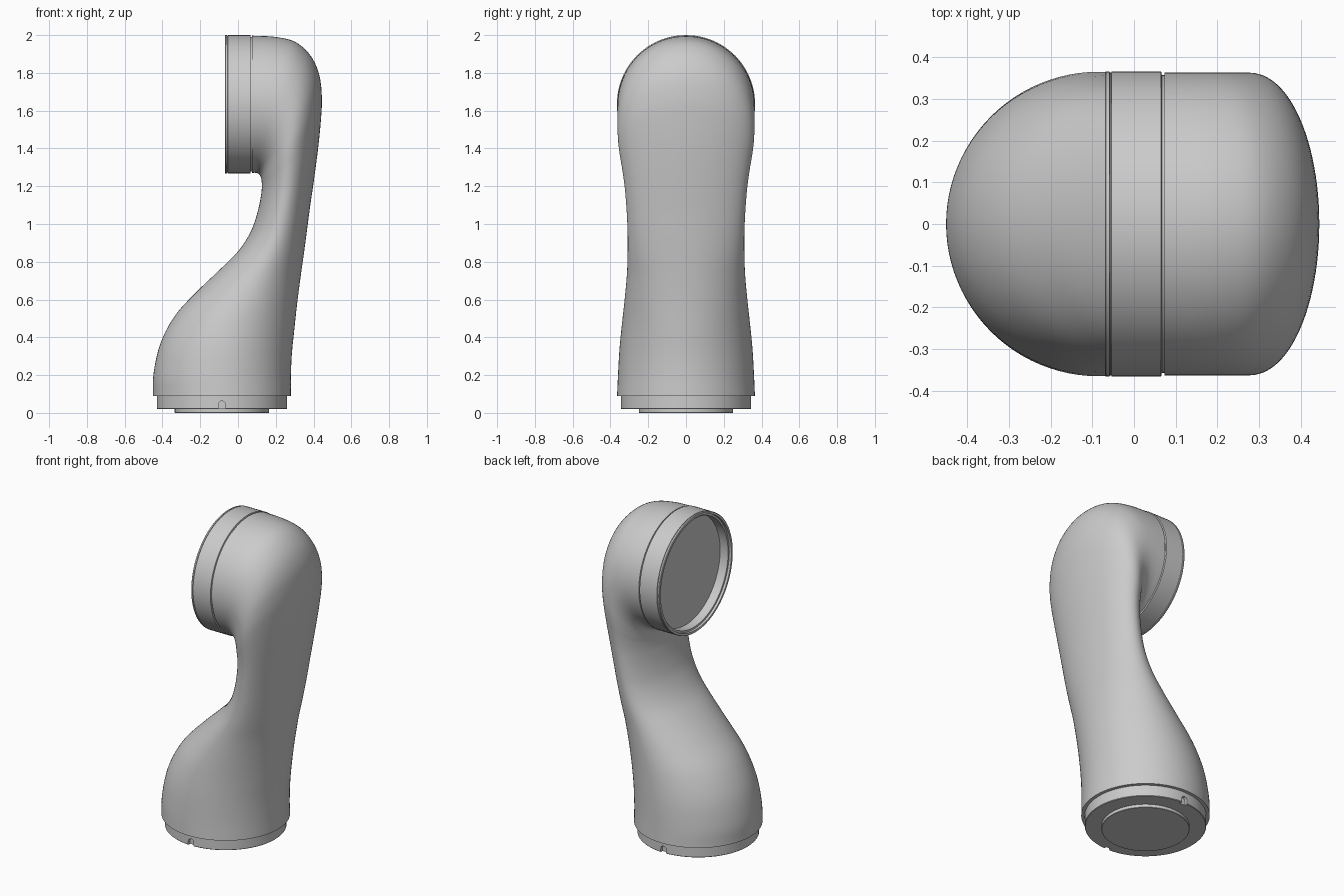
import bpy, bmesh
from math import sin, cos, tau, pi, radians
from mathutils import Vector, Matrix

old = bpy.data.objects.get("Cube")
if old:
    bpy.data.objects.remove(old, do_unlink=True)

SIDES = 96
BASE_X = -0.085
HEAD_Z = 1.634

grey = bpy.data.materials.new("light grey")
grey.use_nodes = True
grey.diffuse_color = (0.6, 0.6, 0.6, 1)
grey.node_tree.nodes["Principled BSDF"].inputs["Base Color"].default_value = (0.6, 0.6, 0.6, 1)


def loft(name, rings, smooth=True):
    """Skin a list of point rings and cap both ends."""
    bm = bmesh.new()
    loops = [[bm.verts.new(p) for p in ring] for ring in rings]
    n = len(loops[0])
    for a, b in zip(loops, loops[1:]):
        for i in range(n):
            j = (i + 1) % n
            bm.faces.new((a[i], a[j], b[j], b[i]))
    bm.faces.new(loops[0])
    bm.faces.new(loops[-1])
    bmesh.ops.recalc_face_normals(bm, faces=bm.faces)
    mesh = bpy.data.meshes.new(name)
    bm.to_mesh(mesh)
    bm.free()
    mesh.materials.append(grey)
    obj = bpy.data.objects.new(name, mesh)
    bpy.context.collection.objects.link(obj)
    if smooth:
        smooth_shade(obj)
    return obj


def activate(obj):
    bpy.ops.object.select_all(action="DESELECT")
    obj.select_set(True)
    bpy.context.view_layer.objects.active = obj


def smooth_shade(obj):
    activate(obj)
    bpy.ops.object.shade_smooth_by_angle(angle=radians(30))


def lathe(name, profile, matrix):
    """Revolve (radius, height) pairs, then place with a matrix."""
    angles = [tau * i / SIDES for i in range(SIDES)]
    return loft(name, [[matrix @ Vector((r * cos(t), r * sin(t), h)) for t in angles]
                       for r, h in profile])


def catmull(points, steps):
    """Smooth curve through tuples of any length."""
    pts = [Vector(p) for p in points]
    pts = [2 * pts[0] - pts[1]] + pts + [2 * pts[-1] - pts[-2]]
    out = []
    for a, b, c, d in zip(pts, pts[1:], pts[2:], pts[3:]):
        for s in range(steps):
            t = s / steps
            out.append(0.5 * (2 * b + (c - a) * t + (2 * a - 5 * b + 4 * c - d) * t ** 2
                              + (3 * b - a - 3 * c + d) * t ** 3))
    return out + [pts[-2]]


# Curved body: inner x, z, outer x, z and half width of each section
sections = [
    (-.45, .09, .28, .09, .365),
    (-.447, .21, .28, .19, .36),
    (-.41, .37, .285, .31, .352),
    (-.33, .52, .298, .44, .338),
    (-.215, .645, .312, .57, .324),
    (-.1, .755, .33, .71, .313),
    (0, .855, .347, .83, .309),
    (.065, .955, .363, .95, .309),
    (.1, 1.05, .38, 1.08, .314),
    (.12, 1.14, .403, 1.24, .324),
    (.126, 1.19, .424, 1.4, .338),
    (.126, 1.215, .439, 1.55, .352),
    (.124, 1.235, .444, 1.67, .36),
    (.121, 1.248, .43, 1.79, .363),
    (.116, 1.258, .385, 1.89, .363),
    (.108, 1.266, .305, 1.963, .363),
    (.095, 1.271, .2, 1.99, .363),
    (.073, 1.271, .073, 1.997, .363),
]
rings = []
for ix, iz, ox, oz, w in (catmull([(s[0], s[1], s[2]) for s in sections], 5) and
                          [(a.x, a.y, a.z, b.x, b.y) for a, b in zip(
                              catmull([s[:3] for s in sections], 5),
                              catmull([(s[3], s[4], 0) for s in sections], 5))]):
    inner, outer = Vector((ix, 0, iz)), Vector((ox, 0, oz))
    mid, half = (inner + outer) / 2, (outer - inner) / 2
    rings.append([mid + half * cos(tau * i / SIDES) + Vector((0, w * sin(tau * i / SIDES), 0))
                  for i in range(SIDES)])
loft("curved_body", rings)

# Head collar with seam grooves and a recessed round face, opening towards -x
head = Matrix.Translation((0, 0, HEAD_Z)) @ Matrix.Rotation(-pi / 2, 4, "Y")
lathe("head_collar", [
    (.357, -.076), (.357, -.067), (.366, -.065), (.366, .054), (.362, .055),
    (.362, .058), (.366, .059), (.366, .067), (.363, .07), (.35, .07),
    (.35, .055), (.338, .055), (.338, 0)], head)

# Base collar and foot disc
base = Matrix.Translation((BASE_X, 0, 0))
collar = lathe("base_collar", [(.345, .095), (.345, .023), (.342, .02), (.3, .02)], base)
lathe("foot_disc", [(.25, .03), (.25, .002), (.248, 0), (.2, 0)], base)

# Round-topped notches cut in the front and back of the base collar
arch = [(-.019, 0), (.019, 0)] + [(.019 * cos(pi * i / 10), .044 + .019 * sin(pi * i / 10))
                                  for i in range(11)]
for side in (-1, 1):
    cutter = loft("notch_cutter", [[(BASE_X + x, side * y, z) for x, z in arch]
                                   for y in (.325, .4)], smooth=False)
    cutter.hide_render = True
    cut = collar.modifiers.new("notch", "BOOLEAN")
    cut.object = cutter
    cut.solver = "EXACT"
    activate(collar)
    bpy.ops.object.modifier_apply(modifier=cut.name)
    bpy.data.objects.remove(cutter, do_unlink=True)
smooth_shade(collar)
